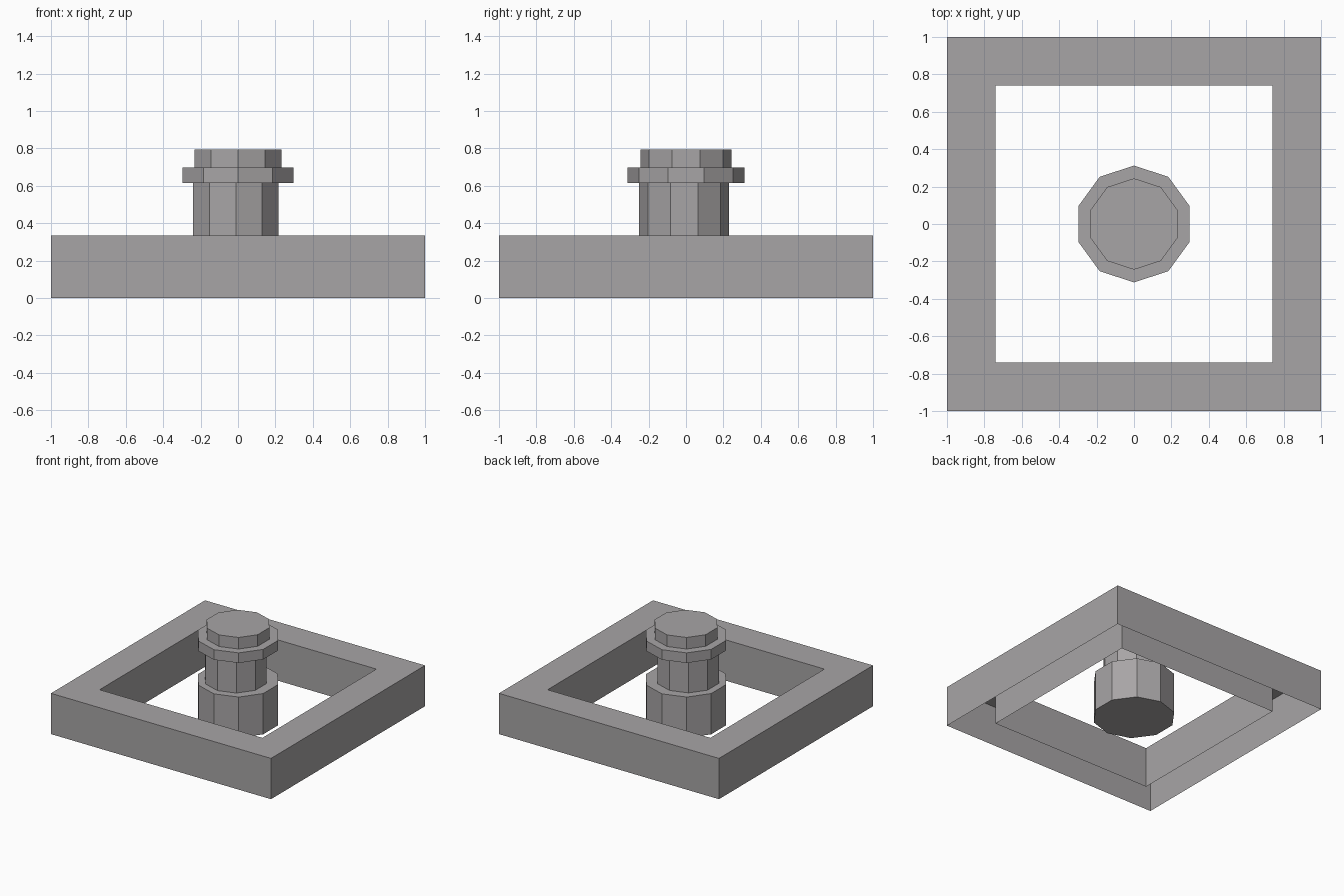
import bpy, bmesh, math

if "Cube" in bpy.data.objects:
    bpy.data.objects.remove(bpy.data.objects["Cube"])

grey = bpy.data.materials.new("warm_grey")
grey.diffuse_color = (0.39, 0.376, 0.381, 1)
grey.use_nodes = True
grey.node_tree.nodes["Principled BSDF"].inputs["Base Color"].default_value = grey.diffuse_color


def loft(name, sides, turn, rings, capped):
    """Skin a stack of regular polygons given as (radius, z, cx, cy)."""
    bm = bmesh.new()
    loops = []
    for r, z, cx, cy in rings:
        angles = [turn + 2 * math.pi * i / sides for i in range(sides)]
        loops.append([bm.verts.new((cx + r * math.cos(a), cy + r * math.sin(a), z))
                      for a in angles])
    for a, b in zip(loops, loops[1:]):
        for i in range(sides):
            j = (i + 1) % sides
            bm.faces.new((a[i], a[j], b[j], b[i]))
    if capped:
        bm.faces.new(loops[0][::-1])
        bm.faces.new(loops[-1])
    mesh = bpy.data.meshes.new(name)
    bm.to_mesh(mesh)
    bm.free()
    mesh.materials.append(grey)
    obj = bpy.data.objects.new(name, mesh)
    bpy.context.collection.objects.link(obj)
    return obj


# Square frame: outer wall, top and inner wall, open underneath
OUT, INN, H = math.sqrt(2), 0.74 * math.sqrt(2), 0.335
loft("square_frame", 4, math.pi / 4,
     [(OUT, 0, 0, 0), (OUT, H, 0, 0), (INN, H, 0, 0), (INN, 0, 0, 0)], False)

# Ten-sided post: wide foot, slightly off-centre shaft, collar and cap
sx, sy = -0.012, -0.01
loft("centre_post", 10, math.pi / 2,
     [(0.312, 0, 0, 0), (0.312, H, 0, 0),
      (0.24, H, sx, sy), (0.24, 0.615, sx, sy),
      (0.312, 0.615, 0, 0), (0.312, 0.698, 0, 0),
      (0.244, 0.698, 0, 0), (0.244, 0.793, 0, 0)], True)
